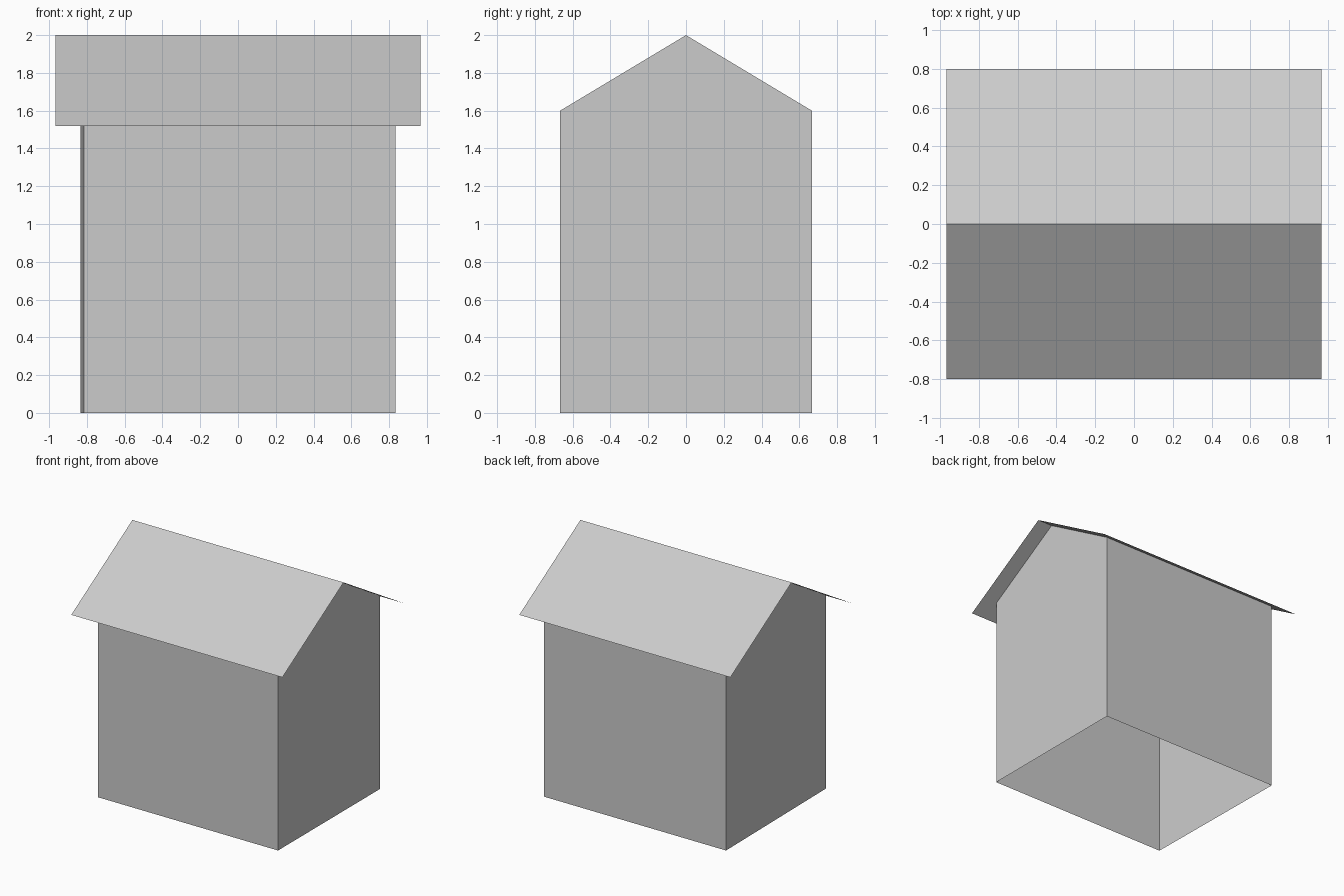
import bpy
import bmesh

cube = bpy.data.objects.get("Cube")
if cube:
    bpy.data.objects.remove(cube, do_unlink=True)

WALL_X, WALL_Y, EAVE_Z, RIDGE_Z = 0.8333, 0.6667, 1.6, 2.0
SKEW = 0.0167                      # one front corner sits slightly inwards
ROOF_X, ROOF_Y = 0.9667, 0.8
ROOF_Z = RIDGE_Z - (RIDGE_Z - EAVE_Z) * ROOF_Y / WALL_Y

grey = bpy.data.materials.new("light grey")
grey.use_nodes = True
colour = (0.6, 0.6, 0.6, 1)
grey.diffuse_color = colour
grey.node_tree.nodes["Principled BSDF"].inputs["Base Color"].default_value = colour


def sheet_object(name, bm):
    mesh = bpy.data.meshes.new(name)
    bm.to_mesh(mesh)
    bm.free()
    mesh.materials.append(grey)
    obj = bpy.data.objects.new(name, mesh)
    bpy.context.collection.objects.link(obj)
    return obj


# Walls: four thin sides, open underneath, with a gable at each end
bm = bmesh.new()
corners = [(-WALL_X + SKEW, -WALL_Y), (WALL_X, -WALL_Y),
           (WALL_X, WALL_Y), (-WALL_X, WALL_Y)]
low = [bm.verts.new((x, y, 0)) for x, y in corners]
top = [bm.verts.new((x, y, EAVE_Z)) for x, y in corners]
peak_a = bm.verts.new((WALL_X, 0, RIDGE_Z))
peak_b = bm.verts.new((-WALL_X, 0, RIDGE_Z))
for i in (0, 2, 3):
    j = (i + 1) % 4
    bm.faces.new((low[i], low[j], top[j], top[i]))
bm.faces.new((low[1], low[2], top[2], peak_a, top[1]))
bm.faces.new((top[3], top[0], peak_b))
sheet_object("walls", bm)

# Roof: two thin slopes meeting at the ridge
bm = bmesh.new()
profile = [(-ROOF_Y, ROOF_Z), (0, RIDGE_Z), (ROOF_Y, ROOF_Z)]
rows = [[bm.verts.new((x, y, z)) for x in (-ROOF_X, ROOF_X)] for y, z in profile]
for a, b in zip(rows, rows[1:]):
    bm.faces.new((a[0], a[1], b[1], b[0]))
sheet_object("roof", bm)
